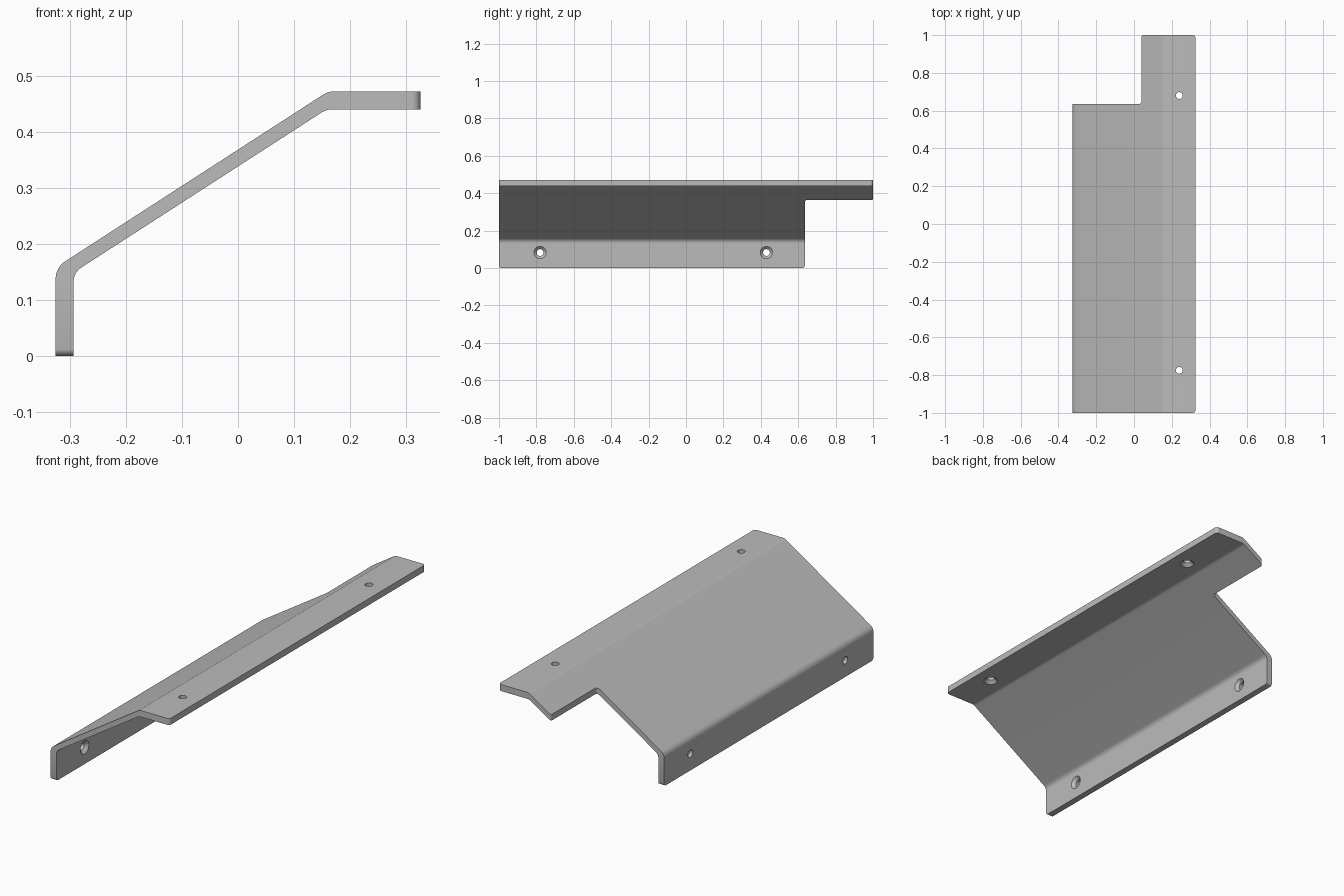
import bpy, bmesh, math
from mathutils import Matrix, Vector

cube = bpy.data.objects.get("Cube")
if cube:
    bpy.data.objects.remove(cube, do_unlink=True)

metal = bpy.data.materials.new("plain grey metal")
metal.use_nodes = True
GREY = (0.5, 0.5, 0.5, 1)
metal.diffuse_color = GREY
metal.node_tree.nodes["Principled BSDF"].inputs["Base Color"].default_value = GREY


def rounded(corners, steps=8):
    """Outline from (u, v, fillet radius) corners."""
    out = []
    for i, (u, v, r) in enumerate(corners):
        p = Vector((u, v))
        if r == 0:
            out.append(p)
            continue
        a = (Vector(corners[i - 1][:2]) - p).normalized()
        b = (Vector(corners[(i + 1) % len(corners)][:2]) - p).normalized()
        half = a.angle(b) / 2
        centre = p + (a + b).normalized() * r / math.sin(half)
        start = p + a * r / math.tan(half) - centre
        end = p + b * r / math.tan(half) - centre
        for k in range(steps + 1):
            d = start.lerp(end, k / steps)
            # even angular steps around the fillet
            ang = start.angle_signed(end) * k / steps
            d = Matrix.Rotation(-ang, 2) @ start
            out.append(centre + d)
    return out


def to_object(name, bm):
    bmesh.ops.recalc_face_normals(bm, faces=bm.faces)
    mesh = bpy.data.meshes.new(name)
    bm.to_mesh(mesh)
    bm.free()
    mesh.materials.append(metal)
    obj = bpy.data.objects.new(name, mesh)
    bpy.context.collection.objects.link(obj)
    return obj


def prism(name, corners, place, direction):
    bm = bmesh.new()
    face = bm.faces.new([bm.verts.new(place(*p)) for p in rounded(corners)])
    new = bmesh.ops.extrude_face_region(bm, geom=[face])["geom"]
    bmesh.ops.translate(bm, vec=direction,
                        verts=[g for g in new if isinstance(g, bmesh.types.BMVert)])
    return to_object(name, bm)


def cone(r1, r2, depth, matrix):
    bm = bmesh.new()
    bmesh.ops.create_cone(bm, cap_ends=True, segments=32, radius1=r1,
                          radius2=r2, depth=depth, matrix=matrix)
    return to_object("hole_cutter", bm)


def boolean(target, cutter, operation):
    cutter.hide_render = True
    mod = target.modifiers.new("cut", "BOOLEAN")
    mod.operation, mod.object, mod.solver = operation, cutter, "EXACT"
    bpy.ops.object.modifier_apply(modifier=mod.name)
    bpy.data.objects.remove(cutter, do_unlink=True)


# Bent sheet, longer than needed on its open edges
bracket = prism("bent_bracket", [
    (-0.325, -0.1, 0), (-0.325, 0.158, 0.037), (0.161, 0.472, 0.04),
    (0.4, 0.472, 0), (0.4, 0.44, 0), (0.158, 0.44, 0.04),
    (-0.293, 0.149, 0.03), (-0.293, -0.1, 0)],
    lambda u, v: (u, -1.1, v), (0, 2.2, 0))
bpy.context.view_layer.objects.active = bracket
bracket.select_set(True)

# Plan outline: back notch and rounded top flange corners
R = 0.015
plan = prism("plan_trim", [
    (-0.5, -1, 0), (0.325, -1, R), (0.325, 1, R),
    (0.04, 1, 0.01), (0.04, 0.635, R), (-0.5, 0.635, 0)],
    lambda u, v: (u, v, -0.5), (0, 0, 1.5))
boolean(bracket, plan, "INTERSECT")

# Side outline: rounded lower corners of the upright flange
side = prism("side_trim", [
    (-1.0005, 0, R), (0.6355, 0, R), (0.6355, 0.25, 0),
    (1.2, 0.25, 0), (1.2, 0.7, 0), (-1.0005, 0.7, 0)],
    lambda u, v: (-0.6, u, v), (1.2, 0, 0))
boolean(bracket, side, "INTERSECT")

# Countersunk screw holes, widening towards the inner faces
leg_turn = Matrix.Rotation(math.pi / 2, 4, "Y")
top_turn = Matrix.Rotation(math.pi, 4, "X")
for pos, turn in [((-0.293, -0.78, 0.083), leg_turn), ((-0.293, 0.43, 0.083), leg_turn),
                  ((0.24, -0.775, 0.44), top_turn), ((0.24, 0.68, 0.44), top_turn)]:
    base = Matrix.Translation(pos) @ turn
    boolean(bracket, cone(0.018, 0.018, 0.1, base @ Matrix.Translation((0, 0, -0.016))),
            "DIFFERENCE")
    boolean(bracket, cone(0.013, 0.043, 0.03, base @ Matrix.Translation((0, 0, -0.005))),
            "DIFFERENCE")

bpy.ops.object.shade_smooth_by_angle(angle=math.radians(25))
